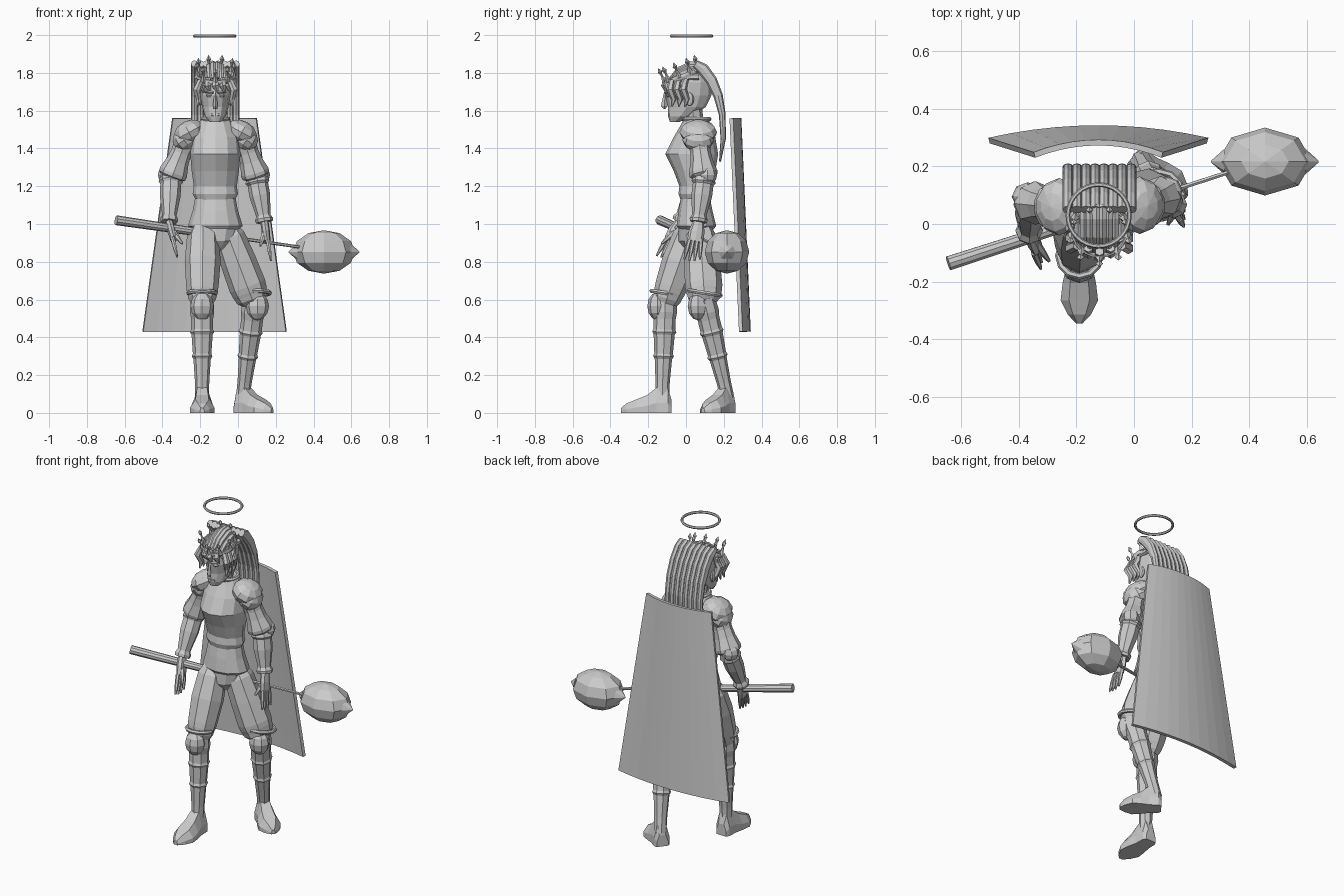
import bpy, bmesh, math
from mathutils import Vector, Matrix

cube = bpy.data.objects.get("Cube")
if cube:
    bpy.data.objects.remove(cube, do_unlink=True)

grey = bpy.data.materials.new("plain grey")
grey.use_nodes = True
grey.diffuse_color = (.6, .6, .6, 1)
grey.node_tree.nodes["Principled BSDF"].inputs["Base Color"].default_value = (.6, .6, .6, 1)
MID = -.12  # centre line of the figure


def finish(name, bm):
    bmesh.ops.recalc_face_normals(bm, faces=bm.faces)
    mesh = bpy.data.meshes.new(name)
    bm.to_mesh(mesh)
    bm.free()
    mesh.materials.append(grey)
    obj = bpy.data.objects.new(name, mesh)
    bpy.context.scene.collection.objects.link(obj)
    return obj


def skin(name, rings):
    """Join rings of points into a closed, capped skin."""
    bm = bmesh.new()
    loops = [[bm.verts.new(p) for p in ring] for ring in rings]
    count = len(loops[0])
    for low, high in zip(loops, loops[1:]):
        for i in range(count):
            j = (i + 1) % count
            bm.faces.new((low[i], low[j], high[j], high[i]))
    bm.faces.new(loops[0])
    bm.faces.new(loops[-1])
    return finish(name, bm)


def sweep(name, points, radii, sides=8, level=False):
    """Elliptical tube through points; level keeps every ring horizontal."""
    points = [Vector(p) for p in points]
    rings = []
    for i, p in enumerate(points):
        along = points[min(i + 1, len(points) - 1)] - points[max(i - 1, 0)]
        along = Vector((0, 0, 1)) if level else along.normalized()
        side = Vector((0, 1, 0)) if abs(along.x) > .8 else Vector((1, 0, 0))
        side = (side - along * side.dot(along)).normalized()
        up = along.cross(side)
        r = radii[i]
        rx, ry = r if isinstance(r, tuple) else (r, r)
        turns = [math.tau * k / sides - math.pi / 2 for k in range(sides)]
        rings.append([p + side * rx * math.cos(a) + up * ry * math.sin(a) for a in turns])
    return skin(name, rings)


def bone(name, start, end, profile, sides=8):
    """Straight limb: profile holds (fraction, radius) pairs."""
    start, end = Vector(start), Vector(end)
    return sweep(name, [start.lerp(end, t) for t, r in profile], [r for t, r in profile], sides)


def trunk(name, rows, sides=12):
    """Stack of level ellipses given as (height, depth centre, half width, half depth)."""
    return sweep(name, [(MID, y, z) for z, y, rx, ry in rows],
                 [(rx, ry) for z, y, rx, ry in rows], sides, True)


def ball(name, centre, size, tilt=0, segments=8, rings=6):
    bm = bmesh.new()
    bmesh.ops.create_uvsphere(bm, u_segments=segments, v_segments=rings, radius=1)
    place = Matrix.Translation(centre) @ Matrix.Rotation(tilt, 4, 'Y') @ Matrix.Diagonal((*size, 1))
    bm.transform(place)
    return finish(name, bm)


def ring(name, centre, radius, thickness, squash=1, tilt=0, steps=24):
    bm = bmesh.new()
    loops = []
    for i in range(steps):
        a = math.tau * i / steps
        loop = []
        for k in range(6):
            b = math.tau * k / 6
            d = radius + thickness * math.cos(b)
            loop.append(bm.verts.new((d * math.cos(a), d * math.sin(a), squash * thickness * math.sin(b))))
        loops.append(loop)
    for i in range(steps):
        a, b = loops[i], loops[(i + 1) % steps]
        for k in range(6):
            bm.faces.new((a[k], a[k - 1], b[k - 1], b[k]))
    bm.transform(Matrix.Translation(centre) @ Matrix.Rotation(tilt, 4, 'X'))
    return finish(name, bm)


# Trunk and armour
trunk("breastplate", [(1.13, .05, .105, .08), (1.16, .05, .12, .09), (1.2, .05, .114, .085),
                      (1.28, .045, .125, .11), (1.37, .03, .133, .14), (1.46, .045, .125, .11),
                      (1.52, .05, .095, .08), (1.56, .055, .075, .065)])
trunk("tunic", [(.97, .055, .12, .09), (.99, .055, .145, .105), (1.07, .05, .12, .09), (1.15, .05, .105, .075)])
trunk("pelvis", [(.86, .045, .04, .05), (.91, .045, .1, .085), (1, .05, .125, .09)])
bone("neck", (MID, .05, 1.5), (MID, .03, 1.63), [(0, .06), (.5, .05), (1, .055)])
ring("collar", (MID, .055, 1.555), .068, .012)

# Head
trunk("head", [(1.54, -.06, .03, .025), (1.57, -.03, .055, .065), (1.62, .005, .07, .1),
               (1.68, .012, .08, .122), (1.75, .02, .083, .115), (1.8, .025, .07, .09), (1.83, .03, .03, .04)])
sweep("nose", [(MID, -.113, 1.61), (MID, -.115, 1.625), (MID, -.11, 1.69)],
      [(.012, .005), (.013, .018), (.006, .008)], 4, True)
sweep("mouth", [(MID - .022, -.088, 1.578), (MID + .022, -.088, 1.578)], [.007, .007], 6)
for s in (-1, 1):
    ball("ear", (MID + s * .08, .02, 1.66), (.012, .022, .035))
    ball("eye", (MID + s * .033, -.094, 1.68), (.017, .012, .008))
    sweep("brow", [(MID + s * .012, -.11, 1.695), (MID + s * .055, -.092, 1.7)], [.008, .005], 4)
    # Wavy locks beside the face
    for k in range(3):
        y = -.075 + k * .035
        sweep("side_lock", [(MID + s * .078, y, 1.76), (MID + s * .1, y - .01, 1.71),
                            (MID + s * .088, y + .01, 1.66), (MID + s * .092, y, 1.62)],
              [.016, .02, .015, .003], 6)

# Fringe, scalp strands and long swept-back mane
for k in range(7):
    a = math.pi * (k + .5) / 7
    x, y = MID + .09 * math.cos(a), .02 - .125 * math.sin(a)
    sweep("fringe_curl", [(x, y + .01, 1.77), (x, y - .008, 1.73), (x + .012, y, 1.695)], [.016, .02, .004], 6)
mane = [(.05, 1.848), (.09, 1.82), (.135, 1.76), (.17, 1.68), (.192, 1.58), (.197, 1.45), (.18, 1.33)]
for k in range(8):
    f = (k - 3.5) / 3.5
    x = MID + f * .11
    sweep("mane_strand", [(x, y, z) for y, z in mane],
          [(.019, d) for d in (.022, .032, .03, .025, .018, .014, .005)])
    bend = math.sqrt(1 - .7 * f * f)
    sweep("scalp_strand", [(MID + f * .075, y, 1.7 + (z - 1.7) * bend)
                           for y, z in ((-.08, 1.77), (-.04, 1.815), (.02, 1.845), (.07, 1.845))],
          [.01, .016, .016, .018], 6)

# Crown with pointed finials, tipped forward
tip = math.radians(20)
crown = Vector((MID, -.02, 1.78))
ring("crown_band", crown, .095, .007, 2.2, tip)
turn = Matrix.Rotation(tip, 3, 'X')
for k in range(9):
    a = math.tau * k / 9 - math.pi / 2
    out = Vector((math.cos(a) * .095, math.sin(a) * .095, 0))
    foot = crown + turn @ out
    top = crown + turn @ (out * 1.1 + Vector((0, 0, .085)))
    bone("crown_spike", foot, top, [(0, .017), (.45, .006), (.6, .006), (.75, .013), (1, .001)], 4)
ring("halo", (MID - .003, .03, 1.995), .107, .008, 1, 0, 32)

# Arms: shoulder, elbow, wrist, fingertips for each side
arms = {"right": ((-.265, .06, 1.47), (-.355, .075, 1.24), (-.365, -.03, 1.01), (-.315, -.12, .82)),
        "left": ((.025, .065, 1.47), (.1, .095, 1.24), (.14, .065, 1.01), (.17, .03, .8))}
for side, joints in arms.items():
    s = -1 if side == "right" else 1
    shoulder, elbow, wrist, fingertip = map(Vector, joints)
    ball(side + "_pauldron", shoulder + Vector((-s * .005, 0, .015)), (.088, .1, .062), s * .5, 10)
    ball(side + "_pauldron_plate", shoulder + Vector((s * .02, 0, -.025)), (.065, .085, .06), s * .6, 10)
    bone(side + "_upper_arm", shoulder, elbow, [(0, .06), (.4, .054), (.6, .06), (.85, .076), (.93, .074), (1, .05)])
    bone(side + "_forearm", elbow, wrist, [(-.1, .05), (.02, .06), (.08, .064), (.13, .055), (.4, .055),
                                           (.85, .038), (.93, .048), (1, .045)])
    ball(side + "_elbow_guard", elbow + Vector((s * .015, .02, .02)), (.055, .05, .05))
    # Hand
    reach = fingertip - wrist
    knuckle = wrist + reach * .48
    sweep(side + "_palm", [wrist, wrist.lerp(knuckle, .5), knuckle], [(.022, .03), (.022, .042), (.018, .042)])
    for k in range(4):
        spread = Vector((s * .004, (k - 1.5) * .021, 0))
        end = knuckle + spread * 1.3 + reach * (.52 - .04 * abs(k - 1.5))
        bone(side + "_finger", knuckle + spread, end, [(-.1, .012), (.5, .011), (1, .005)], 6)
    bone(side + "_thumb", wrist + reach * .2, wrist + reach * .6 + Vector((-s * .04, -.045, 0)),
         [(0, .018), (.6, .013), (1, .006)], 6)

# Legs: hip, knee, ankle and the way the foot points
legs = {"right": ((-.185, .02, .95), (-.19, -.11, .58), (-.19, -.125, .12), (0, -1, 0), .078),
        "left": ((-.055, .075, .95), (.085, .1, .58), (.03, .21, .12), (.78, -.62, 0), .09)}
for side, (hip, knee, ankle, aim, width) in legs.items():
    hip, knee, ankle, aim = map(Vector, (hip, knee, ankle, aim))
    bone(side + "_thigh", hip, knee, [(-.1, .06), (.05, .085), (.4, .095), (.75, width * 1.1),
                                      (.83, width * 1.05), (.87, width), (.93, width * .95), (1, .06)])
    bone(side + "_greave", knee, ankle, [(-.05, .06), (.1, .064), (.18, .058), (.3, .058), (.33, .064), (.36, .056),
                                         (.58, .049), (.61, .055), (.64, .046), (.9, .038), (1.1, .036)])
    face = (aim + Vector((0, -1, 0))).normalized()
    ball(side + "_knee_guard", knee + face * .04 - Vector((0, 0, .015)), (.062, .055, .075))
    ring(side + "_knee_rim", knee + Vector((0, 0, .055)), width * .93, .012, 1, -.15, 12)
    # Pointed shoe, cut flat at the sole
    across = Vector((-aim.y, aim.x, 0))
    ground = Vector((ankle.x, ankle.y, 0))
    shape = [(-1, 0), (-1, .4), (-.55, 1), (.55, 1), (1, .4), (1, 0)]
    stations = [(-.048, .034, .07), (-.03, .045, .13), (.03, .047, .135), (.08, .058, .095),
                (.14, .065, .07), (.19, .04, .05), (.22, .012, .025)]
    long = 1 if side == "right" else .88
    skin(side + "_shoe", [[ground + aim * d * long + across * w * u + Vector((0, 0, h * v)) for u, v in shape]
                          for d, w, h in stations])

# Long mace carried behind the legs
butt, neck = Vector((-.645, -.137, 1.02)), Vector((.36, .19, .873))
bone("mace_grip", butt, neck, [(0, .026), (.41, .022)], 10)
bone("mace_rod", butt, neck, [(.4, .01), (1, .008)], 6)
ball("mace_head", (.455, .217, .852), (.165, .118, .115))
for s in (-1, 1):
    bone("mace_point", (.455 + s * .14, .217, .852), (.455 + s * .187, .217, .852), [(0, .045), (1, .003)])

# Stiff curved cape, wider at the hem
sheet = bmesh.new()
rows = []
for z, half, y in ((1.56, .222, .283), (.43, .38, .333)):
    spots = [k / 5 - 1 for k in range(11)]
    rows.append([sheet.verts.new((MID - .004 + half * u, y - .043 * u * u, z)) for u in spots])
for k in range(10):
    sheet.faces.new((rows[0][k], rows[0][k + 1], rows[1][k + 1], rows[1][k]))
cape = finish("cape", sheet)
thick = cape.modifiers.new("thickness", 'SOLIDIFY')
thick.thickness = .02
thick.offset = 0
